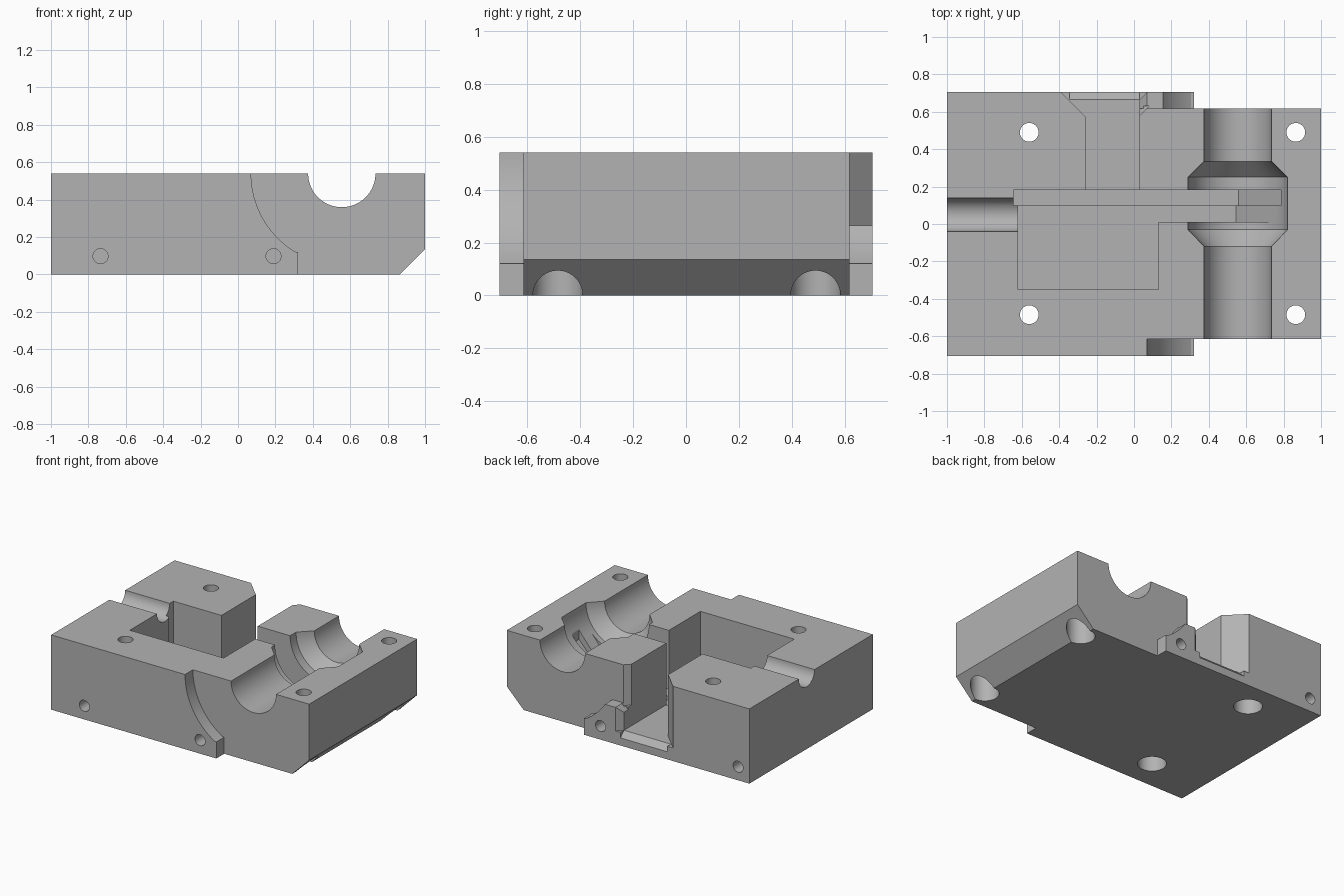
import bpy, bmesh, math
from mathutils import Vector

cube = bpy.data.objects.get("Cube")
if cube:
    bpy.data.objects.remove(cube, do_unlink=True)

TOP, OVER = 0.54, 0.7
BORE_X = 0.555

grey = bpy.data.materials.new("light grey")
grey.use_nodes = True
colour = (0.45, 0.45, 0.45, 1)
grey.diffuse_color = colour
grey.node_tree.nodes["Principled BSDF"].inputs["Base Color"].default_value = colour


def make(name, bm):
    bmesh.ops.recalc_face_normals(bm, faces=bm.faces)
    mesh = bpy.data.meshes.new(name)
    bm.to_mesh(mesh)
    bm.free()
    obj = bpy.data.objects.new(name, mesh)
    bpy.context.collection.objects.link(obj)
    mesh.materials.append(grey)
    return obj


def prism(name, points, axis, start, end):
    """Extrude a 2D outline along an axis; the outline uses the other two axes in order."""
    place = {"x": lambda a, b: (start, a, b),
             "y": lambda a, b: (a, start, b),
             "z": lambda a, b: (a, b, start)}[axis]
    bm = bmesh.new()
    face = bm.faces.new([bm.verts.new(place(*p)) for p in points])
    ext = bmesh.ops.extrude_face_region(bm, geom=[face])["geom"]
    step = Vector([(end - start) if c == axis else 0 for c in "xyz"])
    bmesh.ops.translate(bm, vec=step, verts=[v for v in ext if isinstance(v, bmesh.types.BMVert)])
    return make(name, bm)


def box(name, x0, x1, y0, y1, z0, z1):
    return prism(name, [(x0, y0), (x1, y0), (x1, y1), (x0, y1)], "z", z0, z1)


def rod(name, axis, a, b, radius, start, end, sides=40):
    ring = [2 * math.pi * i / sides for i in range(sides)]
    return prism(name, [(a + radius * math.cos(t), b + radius * math.sin(t)) for t in ring],
                 axis, start, end)


def lathe(name, profile, sides=96):
    """Turn (y, radius) pairs about the bore axis."""
    bm = bmesh.new()
    rings = []
    for y, r in profile:
        rings.append([bm.verts.new((BORE_X + r * math.cos(t), y, TOP + r * math.sin(t)))
                      for t in (2 * math.pi * i / sides for i in range(sides))])
    for lo, hi in zip(rings, rings[1:]):
        for i in range(sides):
            j = (i + 1) % sides
            bm.faces.new((lo[i], lo[j], hi[j], hi[i]))
    bm.faces.new(rings[0])
    bm.faces.new(rings[-1])
    return make(name, bm)


def arc(z_from, z_to, steps=16):
    """Curved flank of the side flanges."""
    zs = [z_from + (z_to - z_from) * i / steps for i in range(steps + 1)]
    return [(0.56 - math.sqrt(0.49 ** 2 - (TOP - z) ** 2), z) for z in zs]


# Main block with the sloped lower edge
body = prism("housing_block", [(-1, 0), (0.865, 0), (1, 0.135), (1, TOP), (-1, TOP)],
             "y", -0.705, 0.705)
cutters = []
outside = [(0.32, 0.12), (0.32, -0.1), (1.2, -0.1), (1.2, OVER)]

# Recesses that leave the curved flanges at front and back
cutters.append(prism("front_flank_cut", arc(TOP, 0.122) + outside + [(0.07, OVER)],
                     "y", -0.8, -0.615))
cutters.append(prism("back_flank_cut", [(0.03, OVER), (0.03, 0.225), (0.07, 0.265)]
                     + arc(0.265, 0.122) + outside, "y", 0.618, 0.8))

# Stepped shaft bore
cutters.append(lathe("bore_cut", [(-0.8, 0.18), (-0.12, 0.18), (-0.03, 0.266),
                                  (0.25, 0.266), (0.335, 0.18), (0.8, 0.18)]))

# Pocket and the two lever slots
cutters.append(box("pocket_cut", -0.62, 0.13, -0.35, 0.12, 0.115, OVER))
for label, x0, x1, knee, y0, y1, floor in (("wide", -0.645, 0.785, 0.56, 0.1, 0.182, 0.085),
                                           ("narrow", 0.0, 0.755, 0.545, 0.01, 0.11, 0.115)):
    cutters.append(prism(label + "_slot_cut", [(x0, floor), (knee, floor), (x1, floor + 0.25),
                                               (x1, OVER), (x0, OVER)], "y", y0, y1))

# Back channel with flared mouth and sloped sill
cutters.append(prism("channel_cut", [(-0.26, 0.15), (0.03, 0.15), (0.03, 0.665), (0.08, 0.715),
                                     (-0.4, 0.715), (-0.26, 0.575)], "z", 0.095, OVER))
cutters.append(prism("channel_corner_cut", [(0.0, 0.55), (0.03, 0.58), (0.08, 0.63), (0.0, 0.63)],
                     "z", 0.245, OVER))
cutters.append(prism("sill_cut", [(0.66, 0.1), (0.715, 0.045), (0.715, 0.2), (0.66, 0.2)],
                     "x", -0.345, 0.03))

# Cable groove on the side
cutters.append(rod("groove_cut", "x", 0.05, TOP, 0.09, -1.1, -0.6))

# Bolt holes with counterbores underneath
for x in (-0.56, 0.865):
    for y in (-0.485, 0.49):
        cutters.append(rod("bolt_hole_cut", "z", x, y, 0.05, -0.1, OVER))
        cutters.append(rod("counterbore_cut", "z", x, y, 0.094, -0.1, 0.2))

# Blind pin holes in the front and back
for x, y0, y1 in ((-0.735, -0.8, -0.55), (0.19, -0.8, -0.55),
                  (-0.91, 0.55, 0.8), (0.19, 0.55, 0.8)):
    cutters.append(rod("pin_hole_cut", "y", x, 0.098, 0.04, y0, y1))

# Carve the block
bpy.context.view_layer.objects.active = body
for cutter in cutters:
    mod = body.modifiers.new(cutter.name, "BOOLEAN")
    mod.operation, mod.solver, mod.object = "DIFFERENCE", "EXACT", cutter
    bpy.ops.object.modifier_apply(modifier=mod.name)
    bpy.data.objects.remove(cutter, do_unlink=True)

bpy.ops.object.select_all(action="DESELECT")
body.select_set(True)
bpy.ops.object.shade_smooth_by_angle(angle=math.radians(25))
